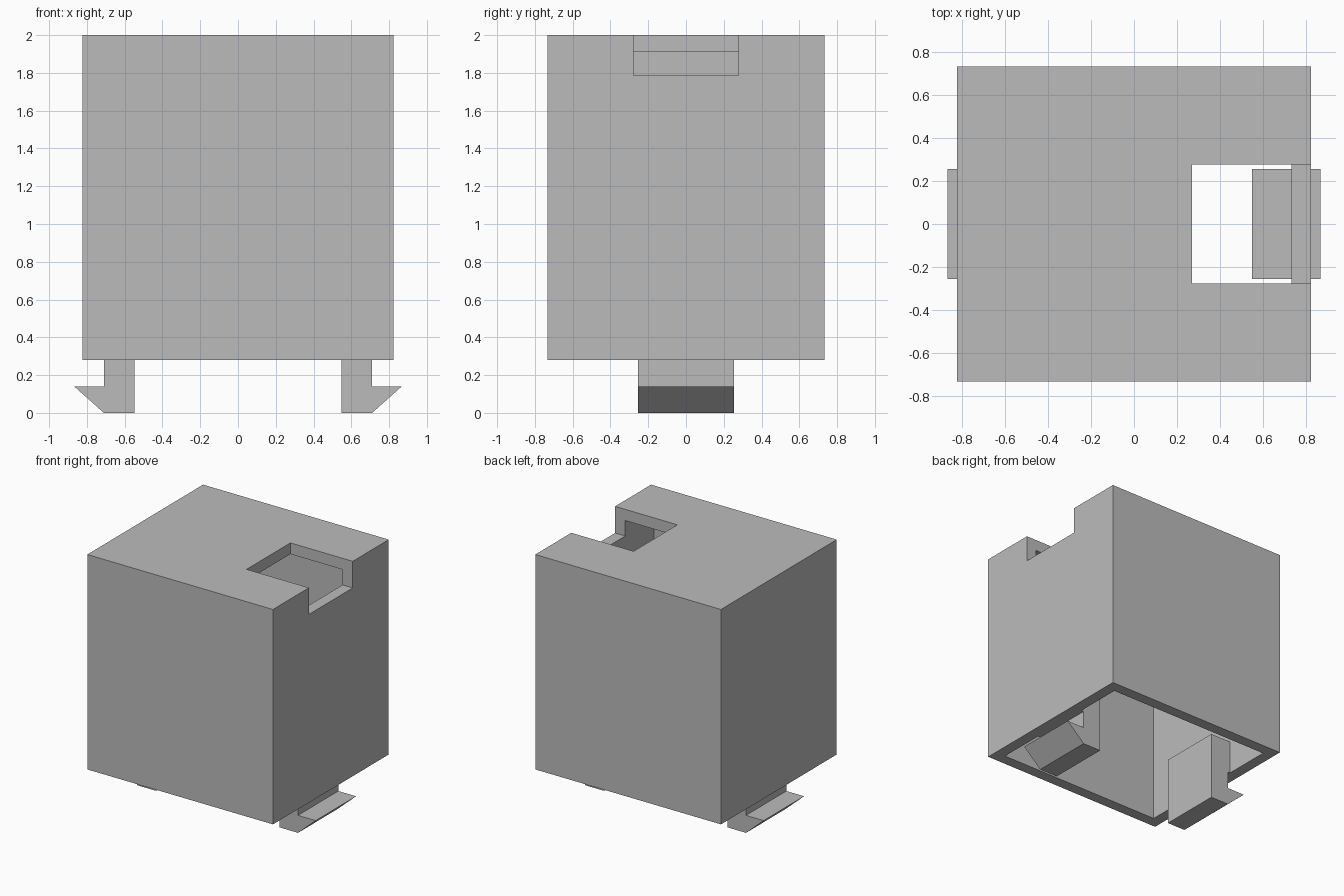
import bpy
import bmesh

if "Cube" in bpy.data.objects:
    bpy.data.objects.remove(bpy.data.objects["Cube"], do_unlink=True)

# Single grey plastic
grey = bpy.data.materials.new("light_grey")
grey.use_nodes = True
colour = (0.5, 0.5, 0.5, 1.0)
grey.diffuse_color = colour
grey.node_tree.nodes["Principled BSDF"].inputs["Base Color"].default_value = colour


def add_prism(name, profile, half_depth):
    """Extrude an x-z profile symmetrically along y."""
    bm = bmesh.new()
    face = bm.faces.new([bm.verts.new((x, -half_depth, z)) for x, z in profile])
    extruded = bmesh.ops.extrude_face_region(bm, geom=[face])["geom"]
    for v in extruded:
        if isinstance(v, bmesh.types.BMVert):
            v.co.y = half_depth
    bmesh.ops.recalc_face_normals(bm, faces=bm.faces)
    mesh = bpy.data.meshes.new(name)
    bm.to_mesh(mesh)
    bm.free()
    mesh.materials.append(grey)
    obj = bpy.data.objects.new(name, mesh)
    bpy.context.collection.objects.link(obj)
    return obj


def add_box(name, x0, x1, half_depth, z0, z1):
    return add_prism(name, [(x0, z0), (x1, z0), (x1, z1), (x0, z1)], half_depth)


def cut(target, cutter):
    """Subtract the cutter and discard it."""
    mod = target.modifiers.new(cutter.name, "BOOLEAN")
    mod.operation = "DIFFERENCE"
    mod.solver = "EXACT"
    mod.object = cutter
    bpy.context.view_layer.objects.active = target
    bpy.ops.object.modifier_apply(modifier=mod.name)
    bpy.data.objects.remove(cutter, do_unlink=True)


# Hollow housing, open underneath
width, depth, base, top, wall = 0.822, 0.732, 0.28, 2.0, 0.09
housing = add_box("housing", -width, width, depth, base, top)
cut(housing, add_box("cavity", wall - width, width - wall, depth - wall, 0.1, top - wall))

# Notch through the roof and the upper side wall
cut(housing, add_box("notch", 0.27, 1.0, 0.277, 1.787, 2.2))

# Snap clips with outward barbs, fixed to the inside of the side walls
inner, outer, tip, seat = 0.548, 0.71, 0.867, width - wall
clip_profile = [(inner, 0), (outer, 0), (tip, 0.14), (outer, 0.14),
                (outer, base), (seat, base), (seat, 0.55), (inner, 0.55)]
for name, side in (("left_clip", 1), ("right_clip", -1)):
    add_prism(name, [(side * x, z) for x, z in clip_profile], 0.255)
